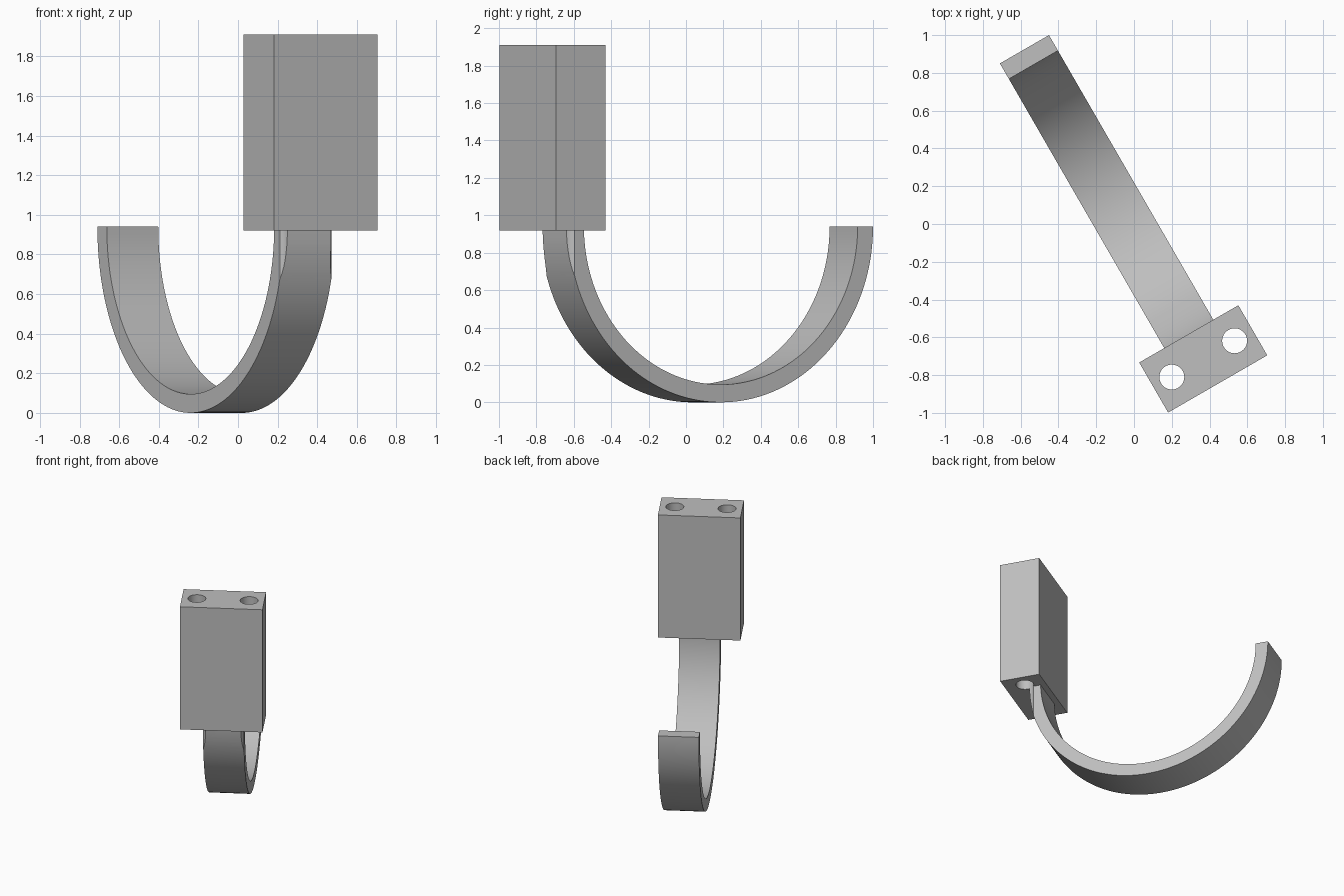
import bpy
import bmesh
from math import sin, cos, pi, asin, radians
from mathutils import Matrix

cube = bpy.data.objects.get("Cube")
if cube:
    bpy.data.objects.remove(cube, do_unlink=True)

RADIUS, THICK, WIDTH = 0.94, 0.095, 0.30
BLOCK_Y, BLOCK_BOTTOM, BLOCK_TOP = -0.953, 0.92, 1.91
PLACE = Matrix.Translation((-0.11, 0.111, 0)) @ Matrix.Rotation(radians(30), 4, "Z")

grey = bpy.data.materials.new("plain grey")
grey.use_nodes = True
grey.diffuse_color = (0.52, 0.52, 0.52, 1)
grey.node_tree.nodes["Principled BSDF"].inputs["Base Color"].default_value = (0.52, 0.52, 0.52, 1)


def add_object(name, bm):
    bmesh.ops.recalc_face_normals(bm, faces=bm.faces)
    mesh = bpy.data.meshes.new(name)
    bm.to_mesh(mesh)
    bm.free()
    mesh.materials.append(grey)
    obj = bpy.data.objects.new(name, mesh)
    obj.matrix_world = PLACE
    bpy.context.collection.objects.link(obj)
    return obj


# Mounting block
bm = bmesh.new()
height = BLOCK_TOP - BLOCK_BOTTOM
bmesh.ops.create_cube(bm, size=1, matrix=Matrix.Translation((0, BLOCK_Y, BLOCK_BOTTOM + height / 2))
                      @ Matrix.Diagonal((0.606, 0.306, height, 1)))
block = add_object("mounting_block", bm)

# Curved hook: arc profile extruded across its width
bm = bmesh.new()
steps = 80
start = pi + asin((RADIUS - BLOCK_BOTTOM) / RADIUS)
angles = [start + (2 * pi - start) * i / steps for i in range(steps + 1)]
rings = []
for a in angles:
    rings.append([bm.verts.new((x, r * cos(a), RADIUS + r * sin(a)))
                  for x, r in ((-WIDTH / 2, RADIUS), (WIDTH / 2, RADIUS),
                               (WIDTH / 2, RADIUS - THICK), (-WIDTH / 2, RADIUS - THICK))])
for a, b in zip(rings, rings[1:]):
    for k in range(4):
        n = (k + 1) % 4
        bm.faces.new((a[k], a[n], b[n], b[k]))
bm.faces.new(rings[0])
bm.faces.new(rings[-1])
hook = add_object("curved_hook", bm)

# Two bolt holes run down through the block and nick the hook
bm = bmesh.new()
for side in (-1, 1):
    bmesh.ops.create_cone(bm, cap_ends=True, segments=48, radius1=0.066, radius2=0.066, depth=2,
                          matrix=Matrix.Translation((side * 0.192, BLOCK_Y, 1.4)))
cutter = add_object("bolt_hole_cutter", bm)
cutter.hide_render = True

for obj in (block, hook):
    bpy.ops.object.select_all(action="DESELECT")
    obj.select_set(True)
    bpy.context.view_layer.objects.active = obj
    mod = obj.modifiers.new("bolt holes", "BOOLEAN")
    mod.operation = "DIFFERENCE"
    mod.solver = "EXACT"
    mod.object = cutter
    bpy.ops.object.modifier_apply(modifier=mod.name)
    bpy.ops.object.shade_smooth_by_angle(angle=radians(30))

bpy.data.objects.remove(cutter, do_unlink=True)
